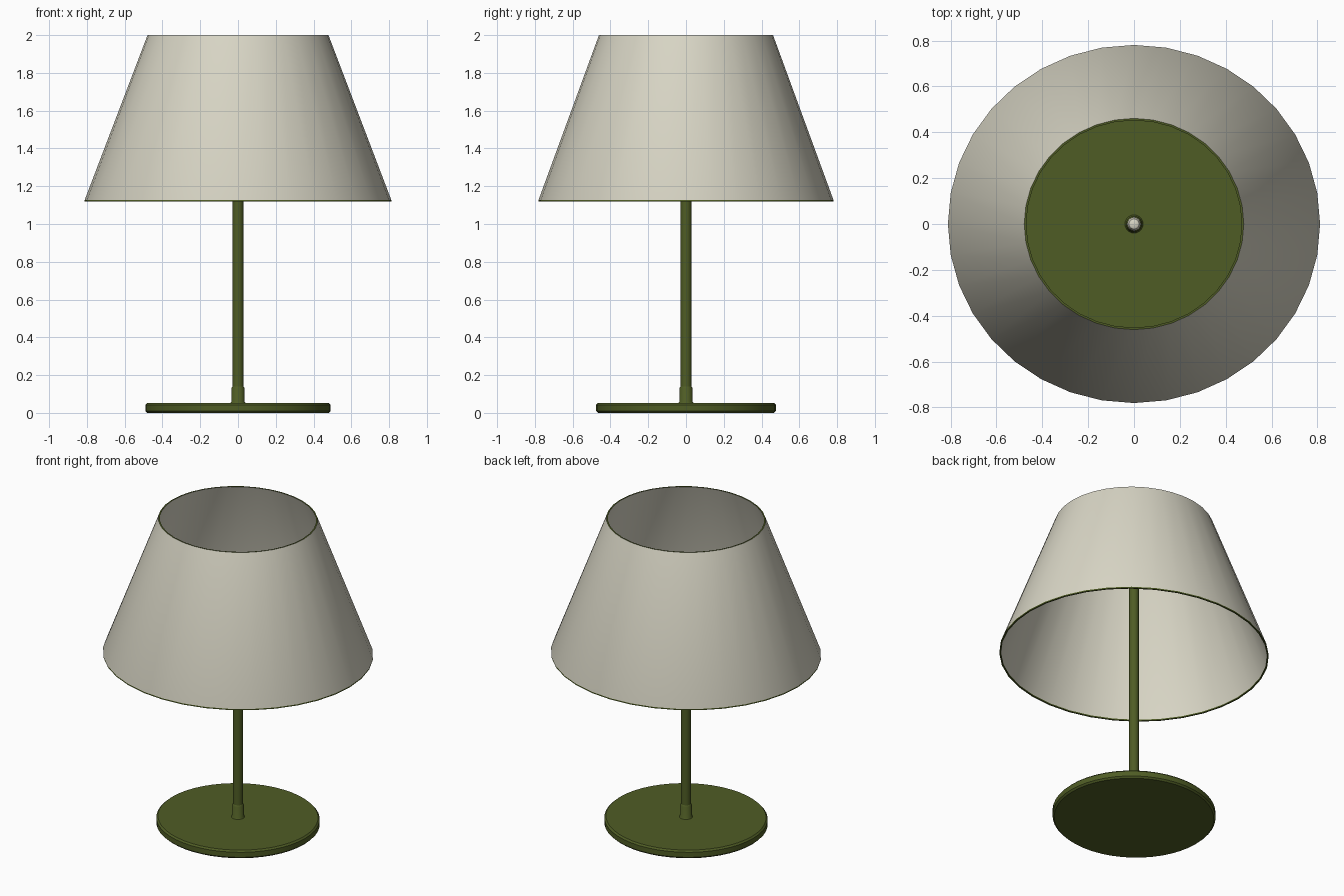
import bpy, bmesh, math

cube = bpy.data.objects.get("Cube")
if cube:
    bpy.data.objects.remove(cube, do_unlink=True)


def material(name, rgb):
    mat = bpy.data.materials.new(name)
    mat.use_nodes = True
    mat.diffuse_color = (*rgb, 1)
    mat.node_tree.nodes["Principled BSDF"].inputs["Base Color"].default_value = (*rgb, 1)
    return mat


CREAM = material("cream fabric", (0.69, 0.67, 0.56))
GREEN = material("olive green metal", (0.078, 0.108, 0.018))


def lathe(name, profile, mats, sides, y_scale=1.0, closed=False):
    """Spin a (radius, height) profile around z; radius 0 makes a pole point."""
    bm = bmesh.new()
    rings = []
    for r, z in profile:
        if r == 0:
            rings.append([bm.verts.new((0, 0, z))] * sides)
        else:
            angles = [math.tau * i / sides for i in range(sides)]
            rings.append([bm.verts.new((r * math.cos(a), r * y_scale * math.sin(a), z)) for a in angles])
    pairs = list(zip(rings, rings[1:]))
    if closed:
        pairs.append((rings[-1], rings[0]))
    for low, high in pairs:
        for i in range(sides):
            j = (i + 1) % sides
            corners = dict.fromkeys((low[i], low[j], high[j], high[i]))
            bm.faces.new(list(corners))
    bmesh.ops.recalc_face_normals(bm, faces=bm.faces)
    mesh = bpy.data.meshes.new(name)
    bm.to_mesh(mesh)
    bm.free()
    for mat in mats:
        mesh.materials.append(mat)
    obj = bpy.data.objects.new(name, mesh)
    bpy.context.collection.objects.link(obj)
    bpy.ops.object.select_all(action="DESELECT")
    obj.select_set(True)
    bpy.context.view_layer.objects.active = obj
    bpy.ops.object.shade_smooth_by_angle(angle=math.radians(35))
    return obj


# Round foot with softened edges
lathe("base", [(0, 0), (0.48, 0), (0.49, 0.01), (0.49, 0.043), (0.48, 0.053), (0, 0.053)],
      [GREEN], 48, 0.97)

# Collar where the stem meets the foot
lathe("stem_collar", [(0.042, 0.05), (0.035, 0.06), (0.035, 0.13), (0.029, 0.14)], [GREEN], 20)

# Stem and its pale rounded tip inside the shade
lathe("stem", [(0, 0.04), (0.029, 0.04), (0.029, 1.63), (0, 1.63)], [GREEN], 20)
lathe("stem_tip", [(0, 1.63), (0.03, 1.63), (0.03, 1.65), (0.022, 1.67), (0, 1.68)], [CREAM], 20)

# Open conical shade with thickness; the cut rims are green
shade = lathe("shade", [(0.812, 1.118), (0.812, 1.126), (0.479, 2.0), (0.47, 2.0),
                        (0.803, 1.126), (0.803, 1.118)],
              [CREAM, GREEN], 36, 0.962, closed=True)
for face in shade.data.polygons:
    zs = [shade.data.vertices[v].co.z for v in face.vertices]
    if max(zs) - min(zs) < 0.02:
        face.material_index = 1
